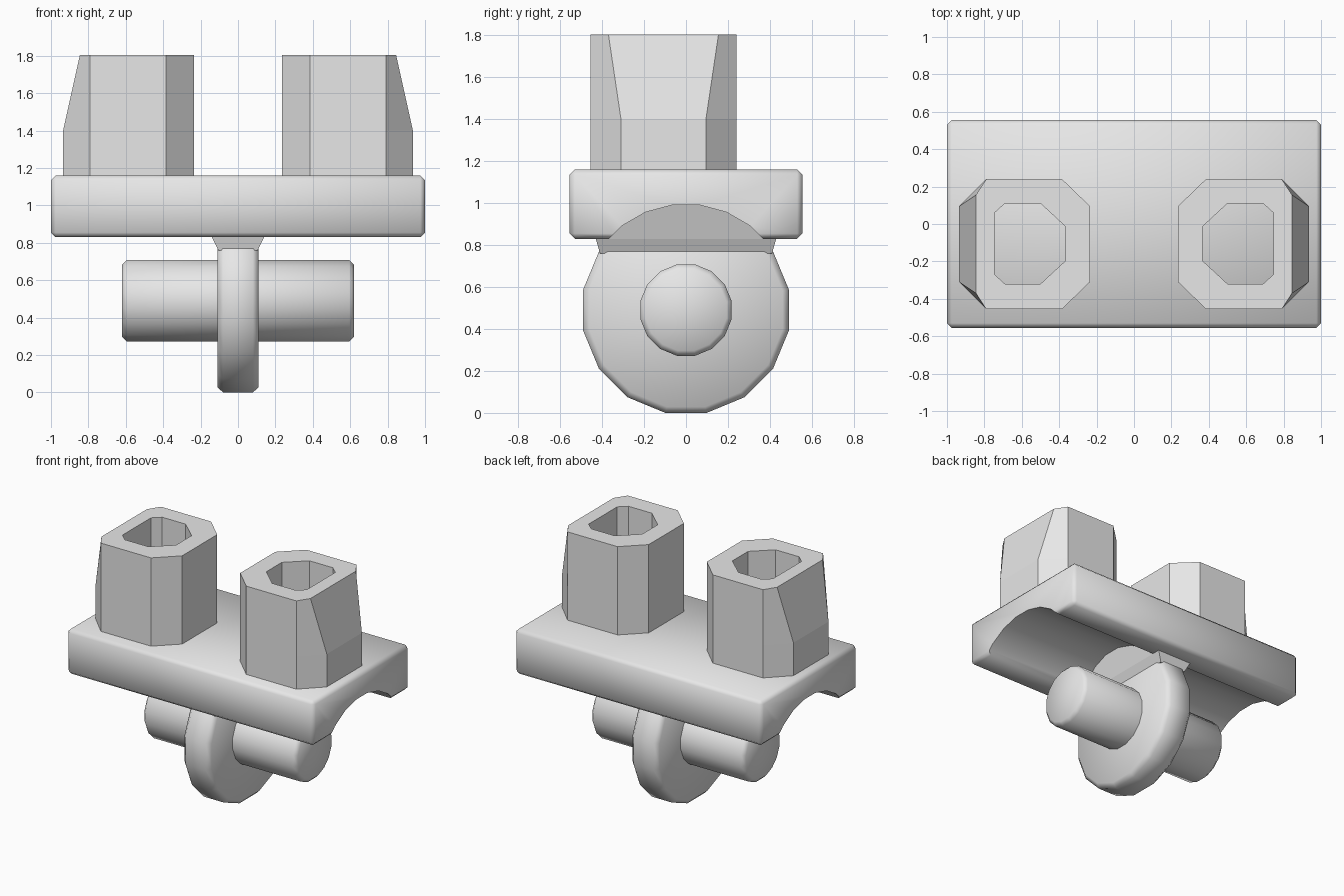
import bpy, bmesh
from math import pi, cos, sin, radians

default = bpy.data.objects.get("Cube")
if default:
    bpy.data.objects.remove(default, do_unlink=True)

grey = bpy.data.materials.new("light grey")
grey.use_nodes = True
colour = (0.8, 0.8, 0.8, 1)
grey.diffuse_color = colour
grey.node_tree.nodes["Principled BSDF"].inputs["Base Color"].default_value = colour

AXIS_Z = 0.49  # height of the pin and disc axis


def make_object(name, bm):
    bmesh.ops.recalc_face_normals(bm, faces=bm.faces)
    mesh = bpy.data.meshes.new(name)
    bm.to_mesh(mesh)
    bm.free()
    mesh.materials.append(grey)
    obj = bpy.data.objects.new(name, mesh)
    bpy.context.collection.objects.link(obj)
    return obj


def loft(name, rings, closed=False):
    """Skin a list of point rings, either capped or joined last to first."""
    bm = bmesh.new()
    loops = [[bm.verts.new(p) for p in ring] for ring in rings]
    pairs = list(zip(loops, loops[1:]))
    if closed:
        pairs.append((loops[-1], loops[0]))
    else:
        bm.faces.new(loops[0])
        bm.faces.new(loops[-1])
    for a, b in pairs:
        for i in range(len(a)):
            j = (i + 1) % len(a)
            bm.faces.new((a[i], a[j], b[j], b[i]))
    return make_object(name, bm)


def round_bar(name, radius, half, chamfer, sides):
    """Chamfered round bar along x, with a flat side facing down."""
    def ring(x, r):
        turn = [2 * pi * (i + 0.5) / sides - pi / 2 for i in range(sides)]
        return [(x, r * cos(a), AXIS_Z + r * sin(a)) for a in turn]
    return loft(name, [ring(-half, radius - chamfer), ring(-half + chamfer, radius),
                       ring(half - chamfer, radius), ring(half, radius - chamfer)])


def smooth(obj, angle):
    bpy.ops.object.select_all(action='DESELECT')
    obj.select_set(True)
    bpy.context.view_layer.objects.active = obj
    bpy.ops.object.shade_smooth_by_angle(angle=radians(angle))


def apply_modifier(obj, mod):
    bpy.context.view_layer.objects.active = obj
    bpy.ops.object.modifier_apply(modifier=mod.name)


# Plate with softened edges and an arched groove underneath
def rectangle(hx, hy, z):
    return [(-hx, -hy, z), (hx, -hy, z), (hx, hy, z), (-hx, hy, z)]


plate = loft("hip_plate", [rectangle(1, 0.555, 0.83), rectangle(1, 0.555, 1.16)])
bevel = plate.modifiers.new("soft edges", 'BEVEL')
bevel.width = 0.025
bevel.segments = 1
apply_modifier(plate, bevel)

cutter = round_bar("groove_cutter", 0.505, 1.2, 0.01, 24)
cutter.hide_render = True
groove = plate.modifiers.new("groove", 'BOOLEAN')
groove.operation = 'DIFFERENCE'
groove.solver = 'EXACT'
groove.object = cutter
apply_modifier(plate, groove)
bpy.data.objects.remove(cutter, do_unlink=True)
smooth(plate, 50)

# Centre disc, flared neck and cross pin
smooth(round_bar("centre_disc", 0.5, 0.11, 0.03, 16), 50)
smooth(round_bar("cross_pin", 0.222, 0.62, 0.025, 16), 50)
loft("disc_neck", [rectangle(0.105, 0.41, 0.76), rectangle(0.14, 0.43, 0.83),
                   rectangle(0.2, 0.43, 1.0)])


# Hollow eight-sided posts, with the outer wall leaning in at the top
def post(name, side):
    def octagon(outer, outer_y, z):
        pts = [(0.385, 0.24), (0.79, 0.24), (outer, outer_y), (outer, -0.215 - outer_y),
               (0.79, -0.455), (0.385, -0.455), (0.235, -0.31), (0.235, 0.095)]
        return [(side * x, y, z) for x, y in pts]

    def socket(z):
        pts = [(0.5, 0.11), (0.69, 0.11), (0.745, 0.06), (0.745, -0.27),
               (0.69, -0.32), (0.5, -0.32), (0.365, -0.195), (0.365, -0.015)]
        return [(side * x, y, z) for x, y in pts]

    return loft(name, [octagon(0.935, 0.095, 1.15), octagon(0.935, 0.095, 1.4),
                       octagon(0.845, 0.155, 1.805), socket(1.805), socket(1.15)],
                closed=True)


post("left_post", 1)
post("right_post", -1)
